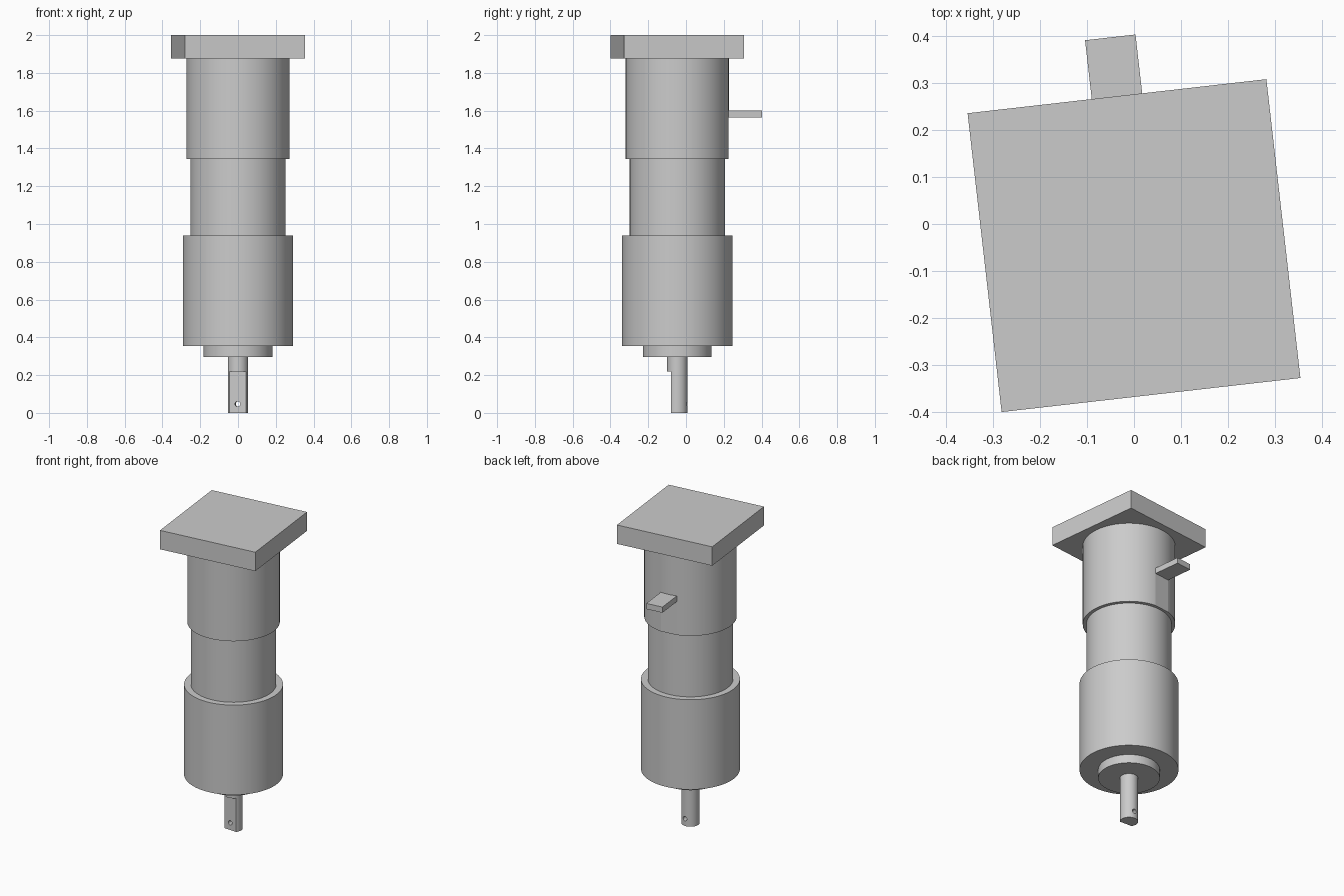
import bpy
import math
from mathutils import Matrix

default = bpy.data.objects.get("Cube")
if default:
    bpy.data.objects.remove(default, do_unlink=True)

AXIS_Y = -0.046              # the shared axis sits a little forward of centre
TURN = math.radians(6.5)     # plate and tab are turned about the axis
SHAFT_TURN = math.radians(-3)

grey = bpy.data.materials.new("plain grey")
grey.use_nodes = True
grey.diffuse_color = (0.6, 0.6, 0.6, 1)
grey.node_tree.nodes["Principled BSDF"].inputs["Base Color"].default_value = grey.diffuse_color


def finish(name):
    obj = bpy.context.object
    obj.name = name
    obj.data.materials.append(grey)
    return obj


def cylinder(name, radius, bottom, top, sides=128):
    bpy.ops.mesh.primitive_cylinder_add(
        vertices=sides, radius=radius, depth=top - bottom,
        location=(0, AXIS_Y, (bottom + top) / 2))
    return finish(name)


def box(name, width, y0, y1, z0, z1, turn):
    """Box spanning y0..y1 outward from the axis, turned about it."""
    bpy.ops.mesh.primitive_cube_add(size=1)
    obj = finish(name)
    obj.data.transform(Matrix.Diagonal((width, y1 - y0, z1 - z0, 1)))
    obj.data.transform(Matrix.Translation((0, (y0 + y1) / 2, 0)))
    obj.location = (0, AXIS_Y, (z0 + z1) / 2)
    obj.rotation_euler.z = turn
    return obj


def cut(target, cutter):
    mod = target.modifiers.new("cut", 'BOOLEAN')
    mod.operation = 'DIFFERENCE'
    mod.solver = 'EXACT'
    mod.object = cutter
    bpy.ops.object.select_all(action='DESELECT')
    target.select_set(True)
    bpy.context.view_layer.objects.active = target
    bpy.ops.object.modifier_apply(modifier=mod.name)
    bpy.data.objects.remove(cutter, do_unlink=True)


# Stacked round body
lower_body = cylinder("lower_body", 0.292, 0.353, 0.938)
middle_body = cylinder("middle_body", 0.252, 0.938, 1.345)
upper_body = cylinder("upper_body", 0.273, 1.345, 1.877)
bottom_collar = cylinder("bottom_collar", 0.182, 0.297, 0.353)
shaft = cylinder("shaft", 0.054, 0, 0.297, 96)

# Flat on the upper body below the tab
cut(upper_body, box("flat_cutter", 0.3, 0.2676, 0.4, 1.2, 1.6, TURN))

# Flat on the front of the shaft, and the pin hole through its end
cut(shaft, box("shaft_cutter", 0.2, -0.2, -0.032, -0.1, 0.22, SHAFT_TURN))
bpy.ops.mesh.primitive_cylinder_add(
    vertices=48, radius=0.014, depth=0.3, location=(0, AXIS_Y, 0.047),
    rotation=(math.pi / 2, 0, SHAFT_TURN))
cut(shaft, finish("hole_cutter"))

# Square top plate and rear tab
box("top_plate", 0.64, -0.32, 0.32, 1.877, 2, TURN)
box("rear_tab", 0.108, 0.2, 0.446, 1.563, 1.6, TURN)

# Smooth round walls, crisp edges
bpy.ops.object.select_all(action='DESELECT')
for part in (lower_body, middle_body, upper_body, bottom_collar, shaft):
    part.select_set(True)
    bpy.context.view_layer.objects.active = part
bpy.ops.object.shade_smooth_by_angle(angle=math.radians(8))
